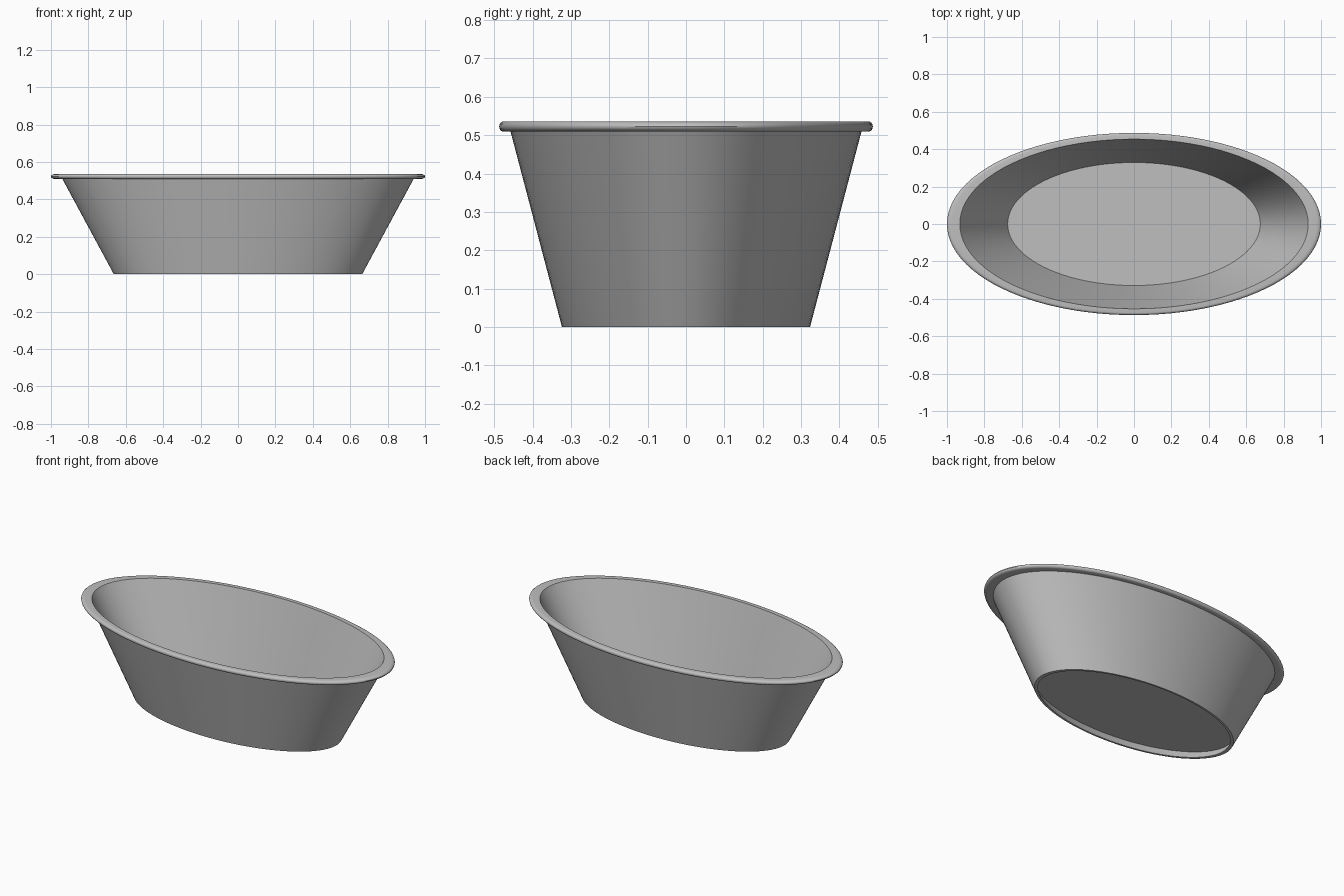
import bpy
import bmesh
import math

SEGMENTS = 96
OVAL = 0.487      # depth of the oval relative to its width
WALL = 0.022      # wall thickness along the long axis

cube = bpy.data.objects.get("Cube")
if cube:
    bpy.data.objects.remove(cube, do_unlink=True)

grey = bpy.data.materials.new("plain grey")
grey.use_nodes = True
colour = (0.52, 0.52, 0.52, 1)
grey.diffuse_color = colour
grey.node_tree.nodes["Principled BSDF"].inputs["Base Color"].default_value = colour


def oval_lathe(name, profile, closed=False):
    """Sweep a radius/height profile round an oval; open ends are capped."""
    bm = bmesh.new()
    rings = []
    for r, z in profile:
        ring = []
        for i in range(SEGMENTS):
            a = math.tau * i / SEGMENTS
            ring.append(bm.verts.new((r * math.cos(a), r * OVAL * math.sin(a), z)))
        rings.append(ring)
    pairs = list(zip(rings, rings[1:]))
    if closed:
        pairs.append((rings[-1], rings[0]))
    else:
        bm.faces.new(rings[0])
        bm.faces.new(rings[-1])
    for low, high in pairs:
        for i in range(SEGMENTS):
            j = (i + 1) % SEGMENTS
            bm.faces.new((low[i], low[j], high[j], high[i]))
    bmesh.ops.recalc_face_normals(bm, faces=bm.faces)
    mesh = bpy.data.meshes.new(name)
    bm.to_mesh(mesh)
    bm.free()
    mesh.materials.append(grey)
    obj = bpy.data.objects.new(name, mesh)
    bpy.context.collection.objects.link(obj)
    bpy.ops.object.select_all(action="DESELECT")
    obj.select_set(True)
    bpy.context.view_layer.objects.active = obj
    bpy.ops.object.shade_smooth_by_angle(angle=math.radians(35))
    return obj


def wall_radius(z):
    return 0.664 + 0.54 * z


# Flared wall with a rolled rim, one closed cross-section
top, under = 0.536, 0.509
mid, half = (top + under) / 2, (top - under) / 2
section = [(wall_radius(0) - WALL, 0), (wall_radius(0), 0), (wall_radius(under), under)]
for k in range(9):
    a = math.pi * (k / 8 - 0.5)
    section.append((0.975 + 0.025 * math.cos(a), mid + half * math.sin(a)))
section.append((wall_radius(top) - WALL, top))
oval_lathe("tub_wall", section, closed=True)

# Raised floor, leaving a foot ring underneath
embed = WALL / 2
oval_lathe("tub_floor", [(wall_radius(z) - embed, z) for z in (0.045, 0.062)])
